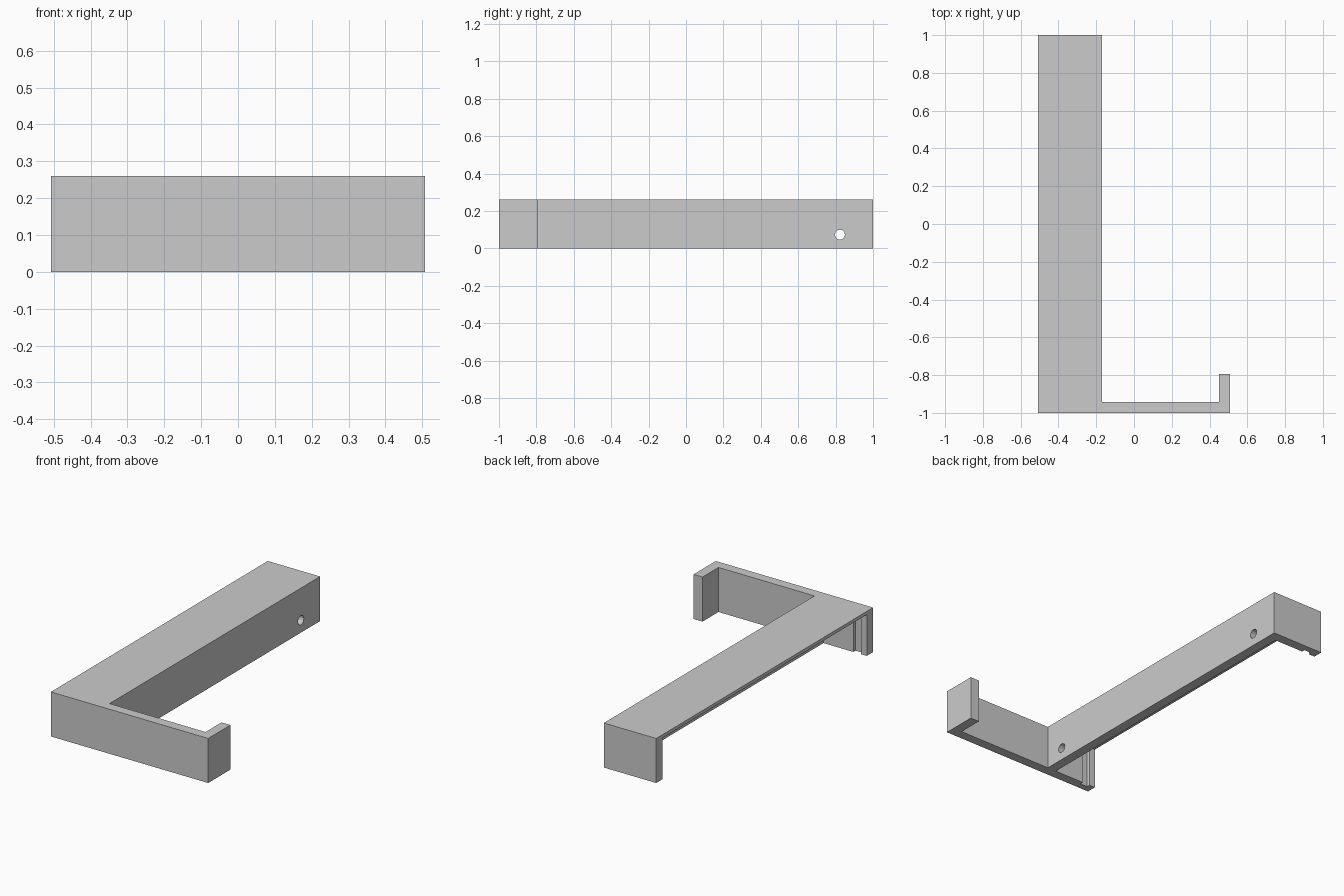
import bpy, bmesh, math

cube = bpy.data.objects.get("Cube")
if cube:
    bpy.data.objects.remove(cube, do_unlink=True)

HEIGHT = 0.26
WALL = 0.058       # side, end and hook thickness
LEFT, RIGHT = -0.508, 0.508
ARM = -0.17        # inner side of the long arm
ROOF = 0.241       # underside of the thin top plate

grey = bpy.data.materials.new("light grey")
grey.use_nodes = True
colour = (0.6, 0.6, 0.6, 1)
grey.diffuse_color = colour
grey.node_tree.nodes["Principled BSDF"].inputs["Base Color"].default_value = colour


def new_object(name, bm):
    bmesh.ops.recalc_face_normals(bm, faces=bm.faces)
    mesh = bpy.data.meshes.new(name)
    bm.to_mesh(mesh)
    bm.free()
    mesh.materials.append(grey)
    obj = bpy.data.objects.new(name, mesh)
    bpy.context.scene.collection.objects.link(obj)
    return obj


def prism(name, outline, z0, z1):
    bm = bmesh.new()
    face = bm.faces.new([bm.verts.new((x, y, z0)) for x, y in outline])
    top = bmesh.ops.extrude_face_region(bm, geom=[face])["geom"]
    bmesh.ops.translate(bm, vec=(0, 0, z1 - z0),
                        verts=[v for v in top if isinstance(v, bmesh.types.BMVert)])
    return new_object(name, bm)


def box(name, x0, x1, y0, y1, z0, z1):
    return prism(name, [(x0, y0), (x1, y0), (x1, y1), (x0, y1)], z0, z1)


# Long arm, front plate and hook lip in one plan outline
bracket = prism("hooked_bracket", [
    (LEFT, -1), (RIGHT, -1), (RIGHT, -0.795), (RIGHT - WALL, -0.795),
    (RIGHT - WALL, -1 + WALL), (ARM, -1 + WALL), (ARM, 1), (LEFT, 1)], 0, HEIGHT)

# Hollow of the arm, open at the bottom and the outer side
inner = 1 - WALL
cutters = [box("hollow_cutter", LEFT - 0.1, ARM - WALL, -inner, inner, -0.1, ROOF)]

# Upright cover grooves in both end plates
cutters.append(box("groove_cutter", LEFT + 0.039, LEFT + 0.087,
                   -inner - 0.02, inner + 0.02, -0.1, ROOF))

# Screw holes through the side wall
for y in (-0.823, 0.823):
    bm = bmesh.new()
    bmesh.ops.create_cone(bm, cap_ends=True, segments=12, radius1=0.027,
                          radius2=0.027, depth=0.2)
    hole = new_object("hole_cutter", bm)
    hole.rotation_euler.y = math.pi / 2
    hole.location = (ARM - WALL / 2, y, 0.073)
    cutters.append(hole)

for cutter in cutters:
    cutter.hide_render = True
    cutter.hide_set(True)
    cutter.display_type = 'WIRE'
    mod = bracket.modifiers.new(cutter.name, 'BOOLEAN')
    mod.operation = 'DIFFERENCE'
    mod.solver = 'EXACT'
    mod.object = cutter
